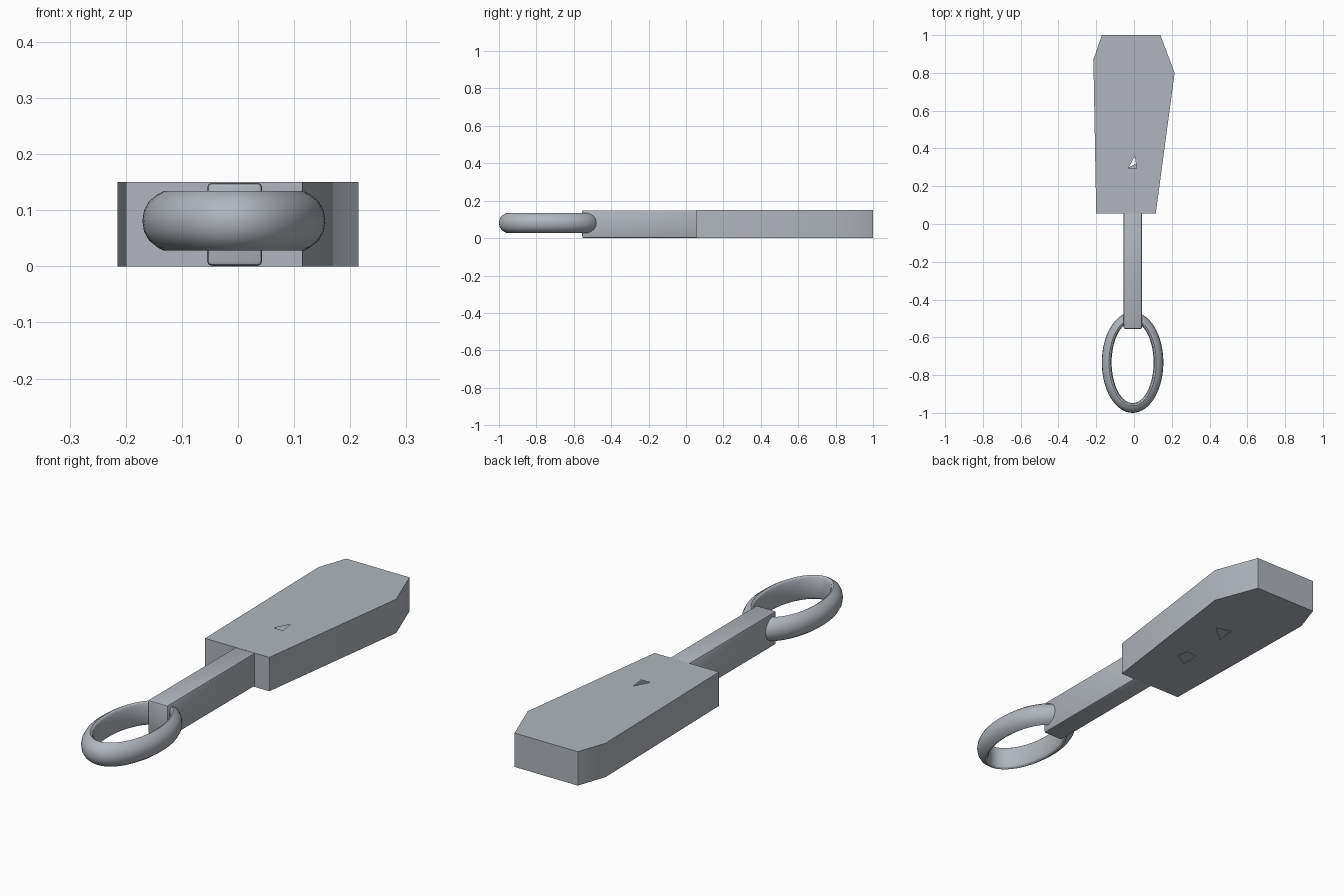
import bpy
import bmesh
from math import cos, sin, pi, radians
from mathutils import Vector

if "Cube" in bpy.data.objects:
    bpy.data.objects.remove(bpy.data.objects["Cube"])

grey = bpy.data.materials.new("cool grey")
grey.use_nodes = True
colour = (0.44, 0.47, 0.51, 1)
grey.diffuse_color = colour
grey.node_tree.nodes["Principled BSDF"].inputs["Base Color"].default_value = colour

HEIGHT = 0.15


def finish(bm, name):
    """Turn a bmesh into a smooth-shaded grey object with sharp edges kept."""
    mesh = bpy.data.meshes.new(name)
    bm.to_mesh(mesh)
    bm.free()
    mesh.materials.append(grey)
    obj = bpy.data.objects.new(name, mesh)
    bpy.context.collection.objects.link(obj)
    bpy.ops.object.select_all(action='DESELECT')
    obj.select_set(True)
    bpy.context.view_layer.objects.active = obj
    bpy.ops.object.shade_smooth_by_angle(angle=radians(31))
    return obj


def edge_loop(bm, points, z):
    verts = [bm.verts.new((x, y, z)) for x, y in points]
    edges = [bm.edges.new((v, verts[(i + 1) % len(verts)])) for i, v in enumerate(verts)]
    return verts, edges


def pierced_cap(bm, outline, holes, z, up):
    """Flat cap with openings; returns its outer vertices."""
    verts, edges = edge_loop(bm, outline, z)
    for hole in holes:
        edges += edge_loop(bm, hole, z)[1]
    result = bmesh.ops.triangle_fill(bm, use_beauty=True, use_dissolve=False,
                                     edges=edges, normal=Vector((0, 0, up)))
    for item in result["geom"]:
        if isinstance(item, bmesh.types.BMFace):
            item.normal_update()
            if item.normal.z * up < 0:
                item.normal_flip()
    return verts


# Blade: hollow, lopsided plate with small openings above and below
outline = [(-0.20, 0.055), (0.115, 0.055), (0.215, 0.80),
           (0.14, 1.0), (-0.17, 1.0), (-0.215, 0.87)]
top_hole = [(-0.03, 0.295), (0.013, 0.295), (0.005, 0.36)]
bottom_holes = [[(-0.038, 0.294), (0.03, 0.33), (0.018, 0.383), (-0.031, 0.377)],
                [(-0.02, 0.555), (0.056, 0.62), (-0.011, 0.64)]]
bm = bmesh.new()
lower = pierced_cap(bm, outline, bottom_holes, 0, -1)
upper = pierced_cap(bm, outline, [top_hole], HEIGHT, 1)
for i in range(len(outline)):
    j = (i + 1) % len(outline)
    bm.faces.new((lower[i], lower[j], upper[j], upper[i]))
finish(bm, "blade")

# Shaft: narrow bar with softened edges
bm = bmesh.new()
bmesh.ops.create_cube(bm, size=1)
bmesh.ops.scale(bm, vec=(0.098, 0.62, HEIGHT - 0.002), verts=bm.verts)
bmesh.ops.translate(bm, vec=(-0.006, -0.245, HEIGHT / 2), verts=bm.verts)
bmesh.ops.bevel(bm, geom=bm.edges[:], offset=0.008, segments=2,
                profile=0.5, affect='EDGES')
finish(bm, "shaft")

# Ring: oval loop, bulging outside and flat inside (inset from rim, height)
half = [(0, 0), (0.003, 0.019), (0.012, 0.035), (0.027, 0.047),
        (0.038, 0.053), (0.046, 0.048), (0.052, 0.035)]
profile = half + [(inset, -h) for inset, h in reversed(half[1:])]
STEPS = 64
bm = bmesh.new()
rows = []
for s in range(STEPS):
    a = 2 * pi * s / STEPS
    rows.append([bm.verts.new((-0.0075 + (0.163 - inset) * cos(a),
                               -0.733 + (0.267 - inset) * sin(a),
                               0.081 + h)) for inset, h in profile])
for s in range(STEPS):
    near, far = rows[s], rows[(s + 1) % STEPS]
    for i in range(len(profile)):
        j = (i + 1) % len(profile)
        bm.faces.new((near[i], far[i], far[j], near[j]))
bmesh.ops.recalc_face_normals(bm, faces=bm.faces)
finish(bm, "ring")
